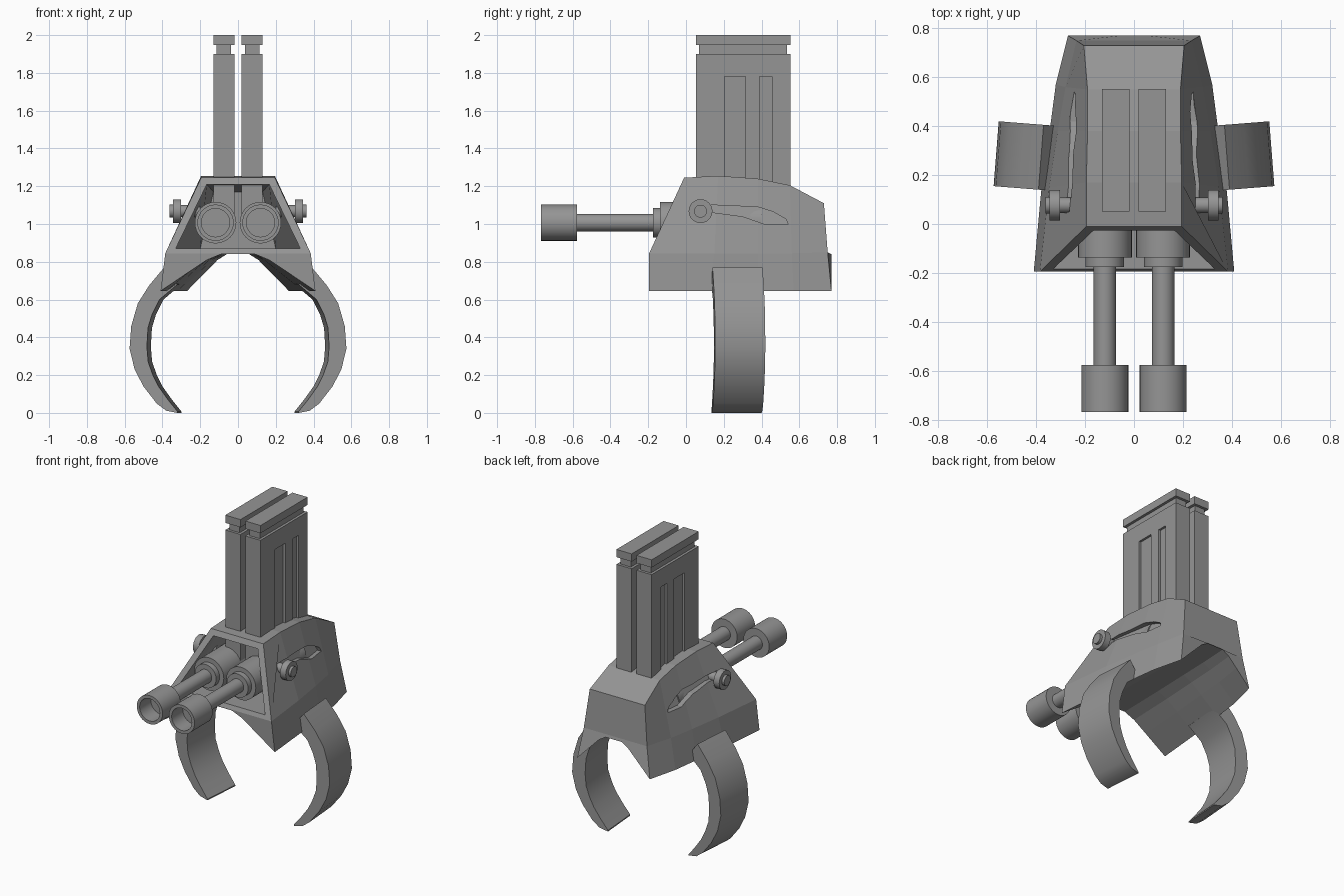
import bpy, bmesh, math
from mathutils import Matrix, Vector

if "Cube" in bpy.data.objects:
    bpy.data.objects.remove(bpy.data.objects["Cube"])

metal = bpy.data.materials.new("grey metal")
metal.diffuse_color = (0.3, 0.3, 0.3, 1)
metal.use_nodes = True
metal.node_tree.nodes["Principled BSDF"].inputs["Base Color"].default_value = metal.diffuse_color


def make(name, verts, faces):
    bm = bmesh.new()
    vs = [bm.verts.new(v) for v in verts]
    for f in faces:
        bm.faces.new([vs[i] for i in f])
    bmesh.ops.recalc_face_normals(bm, faces=bm.faces)
    me = bpy.data.meshes.new(name)
    bm.to_mesh(me)
    bm.free()
    me.materials.append(metal)
    ob = bpy.data.objects.new(name, me)
    bpy.context.collection.objects.link(ob)
    return ob


def loft(name, rings, cap=None):
    """Skin closed rings; cap lists the faces that close each end."""
    n = len(rings[0])
    cap = cap or [list(range(n))]
    faces = []
    for r in range(len(rings) - 1):
        for i in range(n):
            j = (i + 1) % n
            faces.append((r * n + i, r * n + j, (r + 1) * n + j, (r + 1) * n + i))
    last = (len(rings) - 1) * n
    for f in cap:
        faces += [list(f), [last + i for i in f]]
    return make(name, [v for ring in rings for v in ring], faces)


def box(name, x0, x1, y0, y1, z0, z1):
    ring = lambda z: [(x0, y0, z), (x1, y0, z), (x1, y1, z), (x0, y1, z)]
    return loft(name, [ring(z0), ring(z1)])


def lathe(name, profile, axis, origin, n=32):
    """Spin (distance along axis, radius) points around the x or y axis."""
    rings = []
    for d, r in profile:
        ring = []
        for k in range(n):
            a = 2 * math.pi * k / n
            u, w = r * math.cos(a), r * math.sin(a)
            ring.append(Vector((d, u, w) if axis == "x" else (u, d, w)) + Vector(origin))
        rings.append(ring)
    ob = loft(name, rings)
    activate(ob)
    bpy.ops.object.shade_smooth_by_angle(angle=math.radians(30))
    return ob


def activate(ob):
    bpy.ops.object.select_all(action="DESELECT")
    ob.select_set(True)
    bpy.context.view_layer.objects.active = ob


def cut(ob, cutter):
    mod = ob.modifiers.new("cut", "BOOLEAN")
    mod.operation, mod.solver, mod.object = "DIFFERENCE", "EXACT", cutter
    activate(ob)
    bpy.ops.object.modifier_apply(modifier=mod.name)
    bpy.data.objects.remove(cutter)


def mirrored(ring):
    return ring + [(-x, y, z) for x, y, z in reversed(ring)]


# Housing: top, shoulder and bottom (half width, y, z) at each station
stations = [
    ((0.195, -0.01, 1.245), (0.385, -0.195, 0.845), (0.41, -0.195, 0.645)),
    ((0.195, 0.17, 1.255), (0.347, 0.15, 0.845), (0.38, 0.13, 0.645)),
    ((0.19, 0.38, 1.24), (0.312, 0.38, 0.845), (0.345, 0.38, 0.645)),
    ((0.19, 0.55, 1.205), (0.28, 0.56, 0.845), (0.32, 0.57, 0.645)),
    ((0.205, 0.73, 1.11), (0.235, 0.75, 0.85), (0.27, 0.77, 0.645)),
]
arch = [(0.62, 0.75), (0.4, 0.81), (0.22, 0.84)]
rings = []
for top, mid, bot in stations:
    under = [(bot[0] * f, bot[1], z) for f, z in arch]
    rings.append(mirrored([top, mid, bot] + under))
housing = loft("housing", rings, cap=[(0, 1, 10, 11), range(1, 11)])

# Front opening, narrowing towards the back
opening = [(0.165, 0.33, 1.21, -0.4), (0.165, 0.33, 1.21, 0.0), (0.13, 0.2, 1.17, 0.45)]
cut(housing, loft("opening_cutter", [
    mirrored([(a, y, z), (b, y, 0.87)]) for a, b, z, y in opening]))

# Bent slots on both sides
slot = [(0.05, 1.10), (0.15, 1.10), (0.38, 1.09), (0.46, 1.065), (0.53, 1.025),
        (0.54, 0.998), (0.42, 0.998), (0.30, 1.04), (0.15, 1.06), (0.05, 1.06)]
for s in (-1, 1):
    floor = [(s * (0.24 - 0.13 * (y - 0.13) - 0.37 * (z - 1.07)), y, z) for y, z in slot]
    cut(housing, loft("slot_cutter", [floor, [(s * 0.5, y, z) for y, z in slot]]))

# Claw outline (x, z), outer edge down then inner edge up
claw_outer = [(0.38, 0.77), (0.46, 0.675), (0.52, 0.58), (0.555, 0.46), (0.564, 0.34),
              (0.537, 0.23), (0.49, 0.14), (0.42, 0.05), (0.37, 0.012), (0.31, 0.0)]
claw_inner = [(0.31, 0.008), (0.36, 0.07), (0.41, 0.14), (0.44, 0.2), (0.465, 0.27),
              (0.472, 0.35), (0.466, 0.45), (0.445, 0.52), (0.405, 0.6), (0.31, 0.68)]
for s, side in ((-1, "left"), (1, "right")):
    # Claw, turned slightly outwards
    pivot = Vector((0.47, 0.28, 0))
    turn = Matrix.Rotation(math.radians(4.5), 3, "Z")
    ends = []
    for y in (0.147, 0.413):
        pts = [turn @ (Vector((x, y, z)) - pivot) + pivot for x, z in claw_outer + claw_inner]
        ends.append([(s * p.x, p.y, p.z) for p in pts])
    claw = loft(side + "_claw", ends)
    activate(claw)
    bpy.ops.object.shade_smooth_by_angle(angle=math.radians(32))

    # Slide knob on its shaft
    lathe(side + "_knob", [(s * d, r) for d, r in (
        (0.2, 0.032), (0.303, 0.032), (0.303, 0.063), (0.345, 0.063),
        (0.345, 0.034), (0.362, 0.034))], "x", (0, 0.077, 1.068), 24)

    # Gun: breech, collar, barrel and hollow muzzle
    lathe(side + "_gun", [
        (0.4, 0.11), (-0.138, 0.11), (-0.138, 0.079), (-0.175, 0.079), (-0.175, 0.046),
        (-0.577, 0.046), (-0.577, 0.096), (-0.768, 0.096), (-0.768, 0.075),
        (-0.65, 0.075)], "y", (s * 0.119, 0, 1.007))

    # Magazine with two grooves on the outer face, neck and cap
    x0, x1 = sorted((s * 0.018, s * 0.131))
    mag = box(side + "_magazine", x0, x1, 0.052, 0.552, 1.0, 1.9)
    for y0, y1 in ((0.205, 0.315), (0.39, 0.455)):
        g0, g1 = sorted((s * 0.116, s * 0.2))
        cut(mag, box("groove_cutter", g0, g1, y0, y1, 1.21, 1.78))
    box(side + "_magazine_neck", x0 + 0.018, x1 - 0.018, 0.07, 0.534, 1.89, 1.96)
    box(side + "_magazine_cap", x0, x1, 0.052, 0.552, 1.948, 2.0)
